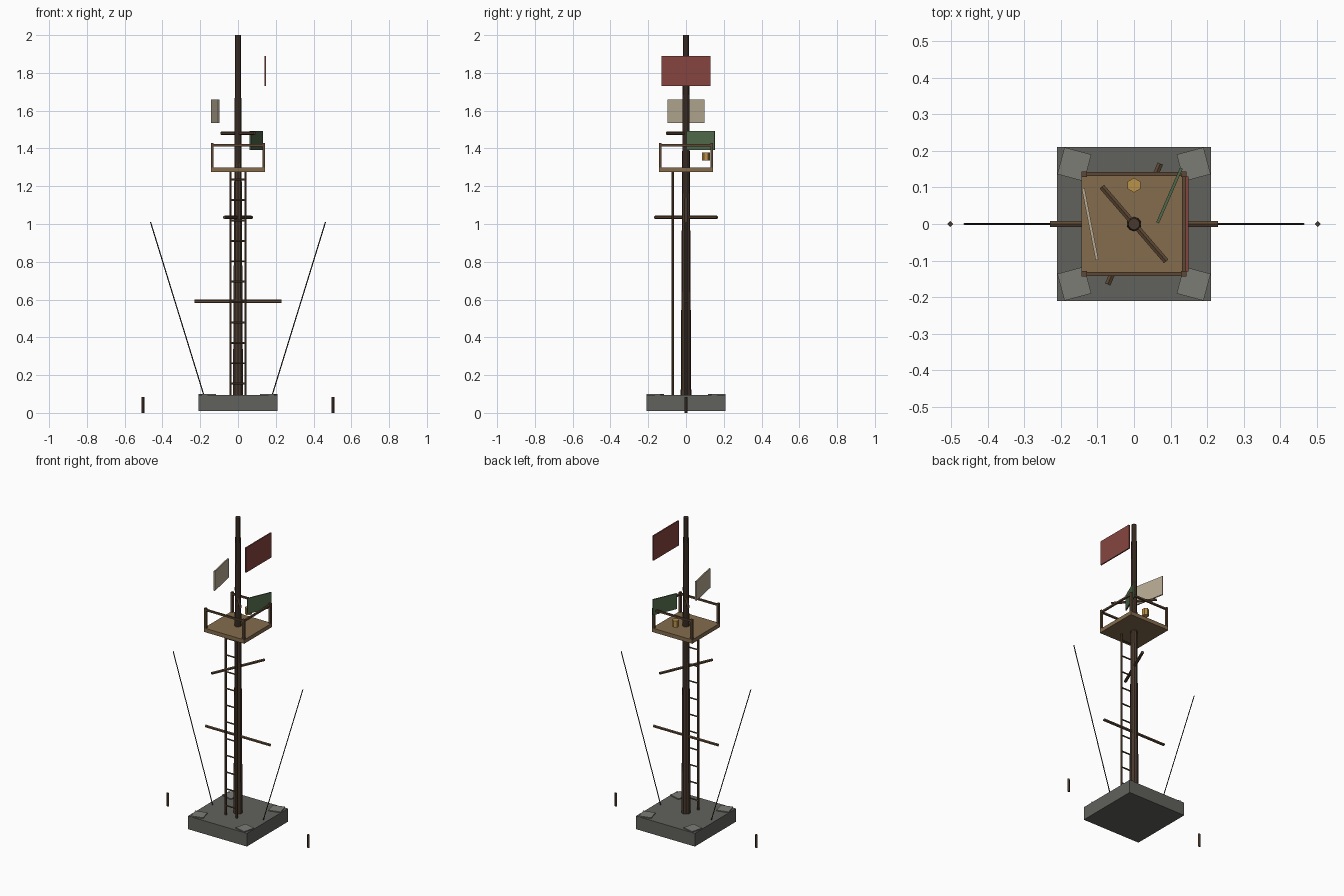
import bpy
from math import radians
from mathutils import Vector

if "Cube" in bpy.data.objects:
    bpy.data.objects.remove(bpy.data.objects["Cube"])


def material(name, rgb):
    m = bpy.data.materials.new(name)
    m.diffuse_color = (*rgb, 1)
    m.use_nodes = True
    m.node_tree.nodes["Principled BSDF"].inputs["Base Color"].default_value = m.diffuse_color
    return m


STONE = material("dark_stone", (0.12, 0.12, 0.11))
PALE_STONE = material("pale_stone", (0.20, 0.20, 0.18))
DARK_WOOD = material("dark_wood", (0.065, 0.04, 0.026))
WOOD = material("wood", (0.11, 0.065, 0.035))
PLANK = material("plank", (0.23, 0.15, 0.075))
WIRE = material("wire", (0.03, 0.025, 0.022))
RED = material("red_cloth", (0.24, 0.06, 0.05))
CREAM = material("cream_cloth", (0.47, 0.40, 0.29))
GREEN = material("green_cloth", (0.08, 0.14, 0.07))
BRASS = material("brass", (0.50, 0.29, 0.07))


def finish(name, mat):
    ob = bpy.context.object
    ob.name = name
    ob.data.materials.append(mat)
    return ob


def box(name, loc, size, mat, turn=0):
    bpy.ops.mesh.primitive_cube_add(size=1, location=loc, rotation=(0, 0, radians(turn)))
    ob = finish(name, mat)
    ob.scale = size
    return ob


def rod(name, a, b, r, mat, sides=6, r_end=None):
    a, b = Vector(a), Vector(b)
    d = b - a
    bpy.ops.mesh.primitive_cone_add(vertices=sides, radius1=r, radius2=r if r_end is None else r_end,
                                    depth=d.length, location=(a + b) / 2)
    ob = finish(name, mat)
    ob.rotation_euler = d.to_track_quat('Z', 'Y').to_euler()
    return ob


# stone base with turned corner stones
box("base_slab", (0, 0, 0.0525), (0.42, 0.42, 0.085), STONE)
for sx in (-1, 1):
    for sy in (-1, 1):
        box("corner_stone", (sx * 0.163, sy * 0.163, 0.068), (0.076, 0.076, 0.066),
            PALE_STONE, 15 * sx * sy)

# tapered mast
rod("mast", (0, 0, 0.09), (0, 0, 2.0), 0.028, DARK_WOOD, 10, 0.016)

# ladder on the front
for s in (-1, 1):
    rod("ladder_rail", (s * 0.039, -0.069, 0.09), (s * 0.039, -0.069, 1.28), 0.0065, WOOD)
for i in range(11):
    z = 0.155 + i * 0.108
    rod("ladder_rung", (-0.039, -0.069, z), (0.039, -0.069, z), 0.005, WOOD)

# crossbars at three heights
for x, y, z in ((0.23, 0, 0.59), (0.072, 0.165, 1.035), (0.088, -0.102, 1.48)):
    rod("crossbar", (-x, -y, z), (x, y, z), 0.009, WOOD)

# lookout platform with posts and rails on three sides
box("platform", (0, 0, 1.2875), (0.288, 0.284, 0.025), PLANK)
P = 0.136
for sx in (-1, 1):
    for sy in (-1, 1):
        box("rail_post", (sx * P, sy * P, 1.364), (0.014, 0.014, 0.13), WOOD)
for s in (-1, 1):
    box("side_handrail", (0, s * P, 1.417), (2 * P, 0.011, 0.011), WOOD)
box("right_handrail", (P, 0, 1.417), (0.011, 2 * P, 0.011), WOOD)

# lantern
rod("lantern", (0, 0.106, 1.335), (0, 0.106, 1.378), 0.02, BRASS)

# flags
box("red_flag", (0.145, 0, 1.81), (0.008, 0.26, 0.16), RED)
box("cream_flag", (-0.12, 0, 1.597), (0.008, 0.20, 0.125), CREAM, 11)
box("green_flag", (0.097, 0.078, 1.442), (0.008, 0.163, 0.10), GREEN, -23.5)

# guy wires and ground stakes
for s in (-1, 1):
    rod("guy_wire", (s * 0.175, 0, 0.075), (s * 0.463, 0, 1.01), 0.003, WIRE)
    rod("ground_stake", (s * 0.502, 0, 0), (s * 0.502, 0, 0.085), 0.008, DARK_WOOD, 4)
